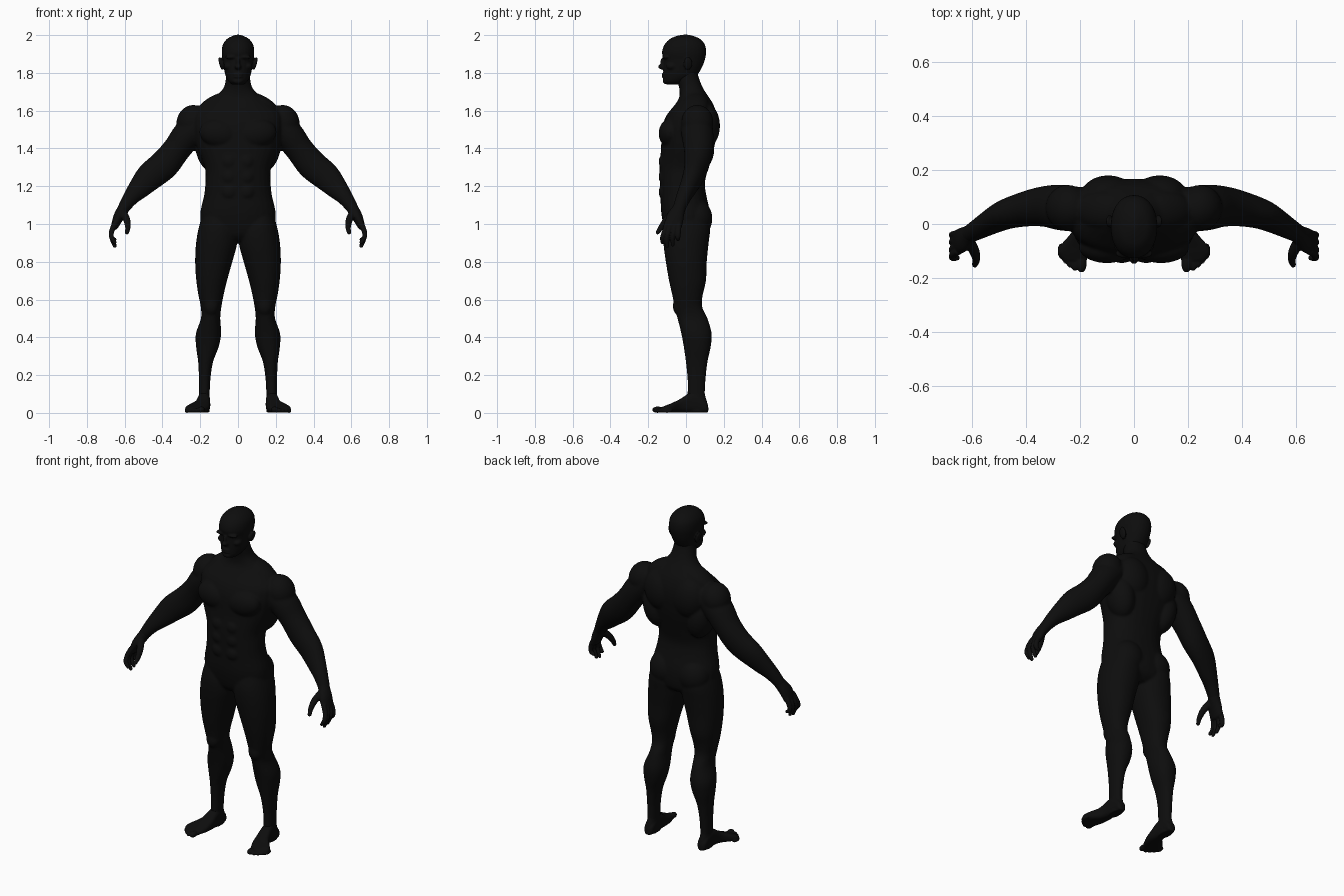
import bpy, bmesh, math
from mathutils import Vector, Matrix

skin = bpy.data.materials.new("matte_black")
skin.diffuse_color = (0.004, 0.004, 0.004, 1)


def refine(rows, n=4):
    """Catmull-Rom subdivision of a list of section rows."""
    out = []
    for i in range(len(rows) - 1):
        a, b, c, d = (rows[max(i - 1, 0)], rows[i], rows[i + 1],
                      rows[min(i + 2, len(rows) - 1)])
        for k in range(n):
            t = k / n
            out.append([0.5 * (2 * q + (r - p) * t + (2 * p - 5 * q + 4 * r - s) * t * t
                               + (3 * q - p - 3 * r + s) * t ** 3)
                        for p, q, r, s in zip(a, b, c, d)])
    return out + [list(rows[-1])]


def loft(bm, rings, power=1.0, seg=28):
    """Skin closed rings given as (centre, half axis u, half axis v)."""
    loops = []
    for c, u, v in rings:
        loop = []
        for k in range(seg):
            a = 2 * math.pi * k / seg
            cs, sn = math.cos(a), math.sin(a)
            loop.append(bm.verts.new(c + u * math.copysign(abs(cs) ** power, cs)
                                     + v * math.copysign(abs(sn) ** power, sn)))
        loops.append(loop)
    faces = [bm.faces.new(loops[0]), bm.faces.new(loops[-1])]
    for a, b in zip(loops, loops[1:]):
        for k in range(seg):
            j = (k + 1) % seg
            faces.append(bm.faces.new((a[k], a[j], b[j], b[k])))
    bmesh.ops.recalc_face_normals(bm, faces=faces)


def stack(bm, rows, side=1, power=1.0):
    """Horizontal sections: z, x min, x max, y front, y back."""
    loft(bm, [(Vector((side * (x0 + x1) / 2, (y0 + y1) / 2, z)),
               Vector(((x1 - x0) / 2, 0, 0)), Vector((0, (y1 - y0) / 2, 0)))
              for z, x0, x1, y0, y1 in refine(rows)], power)


def blob(bm, pos, size, side=1, tilt=0.0):
    """Ellipsoid, tilted about the y axis."""
    m = (Matrix.Translation((side * pos[0], pos[1], pos[2]))
         @ Matrix.Rotation(side * tilt, 4, 'Y') @ Matrix.Diagonal((*size, 1)))
    bmesh.ops.create_uvsphere(bm, u_segments=24, v_segments=14, radius=1, matrix=m)


def limb(bm, rows, side=1):
    """Tube along a path: x, y, z, radius in the front plane, radius in depth."""
    rows = refine(rows)
    pts = [Vector((side * r[0], r[1], r[2])) for r in rows]
    rings = []
    for i, r in enumerate(rows):
        t = (pts[min(i + 1, len(pts) - 1)] - pts[max(i - 1, 0)]).normalized()
        u = Vector((0, 1, 0)).cross(t).normalized()
        rings.append((pts[i], u * r[3], t.cross(u) * r[4]))
    loft(bm, rings)
    e = rows[-1]
    blob(bm, e[:3], (e[3], e[4], e[3]), side)


def finish(name, bm, voxel, smooth):
    """Fuse the overlapping volumes of one part into a smooth skin."""
    me = bpy.data.meshes.new(name)
    bm.to_mesh(me)
    bm.free()
    me.materials.append(skin)
    ob = bpy.data.objects.new(name, me)
    bpy.context.collection.objects.link(ob)
    r = ob.modifiers.new("fuse", 'REMESH')
    r.mode = 'VOXEL'
    r.voxel_size = voxel
    r.use_smooth_shade = True
    s = ob.modifiers.new("soften", 'SMOOTH')
    s.factor, s.iterations = 0.5, smooth


# Body: trunk, arms and legs
bm = bmesh.new()
trunk = [(.91, .08, -.07, .08), (.95, .18, -.105, .12), (1.05, .2, -.13, .128),
         (1.15, .18, -.135, .108), (1.22, .173, -.138, .1), (1.3, .176, -.14, .12),
         (1.4, .215, -.132, .148), (1.48, .235, -.13, .163), (1.53, .24, -.122, .167),
         (1.58, .235, -.1, .162), (1.63, .185, -.06, .146), (1.67, .125, -.036, .122),
         (1.72, .077, -.036, .09), (1.78, .063, -.055, .066), (1.82, .06, -.05, .06)]
stack(bm, [(z, -w, w, f, b) for z, w, f, b in trunk], power=0.9)
for s in (1, -1):
    blob(bm, (.1, -.085, 1.48), (.105, .06, .075), s, -.15)      # chest
    blob(bm, (.095, .105, 1.52), (.1, .075, .12), s, .2)         # shoulder blade
    blob(bm, (.15, .06, 1.4), (.075, .09, .13), s, .2)           # side of back
    blob(bm, (.095, .055, 1.03), (.095, .085, .1), s)            # seat
    blob(bm, (.12, .05, 1.63), (.11, .07, .05), s, .5)           # trapezius
    for z in (1.17, 1.25, 1.33):
        blob(bm, (.045, -.115, z), (.042, .03, .042), s)         # abdomen
    blob(bm, (.245, .06, 1.54), (.08, .085, .092), s, -.4)       # deltoid
    limb(bm, [(.17, .05, 1.56, .07, .08), (.26, .06, 1.48, .08, .085),
              (.325, .065, 1.395, .074, .076), (.39, .057, 1.315, .079, .066),
              (.465, .038, 1.252, .075, .056), (.52, .012, 1.193, .06, .047),
              (.567, -.014, 1.14, .043, .04), (.605, -.035, 1.085, .032, .034)], s)
    stack(bm, [(1.06, .03, .185, -.1, .11), (.98, .005, .208, -.12, .128),
               (.9, .004, .222, -.12, .12), (.8, .03, .227, -.107, .11),
               (.7, .058, .221, -.09, .106), (.62, .077, .209, -.072, .088),
               (.56, .088, .197, -.06, .086), (.5, .094, .196, -.045, .114),
               (.42, .089, .223, -.025, .136), (.35, .102, .222, -.012, .131),
               (.27, .132, .211, -.001, .114), (.18, .146, .207, .008, .104),
               (.1, .15, .206, .008, .1), (.05, .152, .206, .01, .105)], s, 0.92)
    blob(bm, (.142, -.035, .565), (.04, .035, .05), s)           # kneecap
finish("body", bm, .007, 5)

# Head: skull, jaw, nose, lips, brow and ears
bm = bmesh.new()
skull = [(1.738, .03, -.1, -.03), (1.755, .05, -.117, .0), (1.785, .066, -.12, .055),
         (1.83, .075, -.12, .085), (1.87, .081, -.119, .1), (1.91, .086, -.127, .107),
         (1.95, .08, -.114, .1), (1.98, .058, -.085, .074), (1.995, .03, -.05, .04),
         (2.002, .01, -.02, .015)]
stack(bm, [(z, -w, w, f, b) for z, w, f, b in skull], power=0.93)
blob(bm, (0, -.125, 1.832), (.018, .023, .014))
blob(bm, (0, -.12, 1.853), (.011, .017, .03))
for z in (1.792, 1.779):
    blob(bm, (0, -.113, z), (.027, .016, .007))
blob(bm, (0, -.108, 1.757), (.028, .016, .016))
for s in (1, -1):
    blob(bm, (.035, -.108, 1.883), (.035, .018, .01), s)
    blob(bm, (.05, -.075, 1.835), (.025, .03, .02), s)
    blob(bm, (.09, .01, 1.85), (.01, .024, .036), s, .25)
finish("head", bm, .005, 3)

# Hands: palm, four fingers and thumb
fingers = [(-.1, -.125, .893), (-.08, -.1, .873), (-.057, -.07, .88), (-.036, -.042, .908)]
for s, side in ((1, "left"), (-1, "right")):
    bm = bmesh.new()
    limb(bm, [(.59, -.025, 1.11, .03, .032), (.61, -.04, 1.075, .031, .036),
              (.633, -.058, 1.035, .028, .046), (.652, -.067, .99, .02, .046)], s)
    for y0, y1, tip in fingers:
        limb(bm, [(.648, y0, 1.01, .015, .014), (.668, (y0 + y1) / 2, .965, .014, .013),
                  (.67, y1, .93, .0125, .012), (.653, y1, tip + .01, .01, .01)], s)
    limb(bm, [(.612, -.06, 1.065, .021, .022), (.59, -.1, 1.025, .019, .019),
              (.583, -.13, .985, .0145, .015), (.588, -.15, .955, .011, .011)], s)
    finish(side + "_hand", bm, .004, 3)

# Feet: heel-to-ball form, ankle and toes
toes = [(.194, -.15, .019), (.219, -.145, .014), (.238, -.132, .013),
        (.255, -.117, .012), (.27, -.1, .012)]
sole = [(.118, .168, .192, .035), (.105, .152, .206, .06), (.06, .148, .211, .1),
        (.015, .147, .216, .1), (-.03, .147, .23, .072), (-.075, .152, .268, .05),
        (-.105, .163, .28, .038), (-.135, .175, .262, .026)]
for s, side in ((1, "left"), (-1, "right")):
    bm = bmesh.new()
    loft(bm, [(Vector((s * (a + b) / 2, y, h / 2 + .002)), Vector(((b - a) / 2, 0, 0)),
               Vector((0, 0, h / 2))) for y, a, b, h in refine(sole)], 0.7)
    stack(bm, [(.16, .148, .204, .012, .1), (.1, .15, .206, .01, .1),
               (.05, .149, .209, .0, .114), (.003, .15, .208, .0, .114)], s)
    for x, y, r in toes:
        blob(bm, (x, y, r * .9), (r, .03, r * .9), s)
    finish(side + "_foot", bm, .005, 3)
